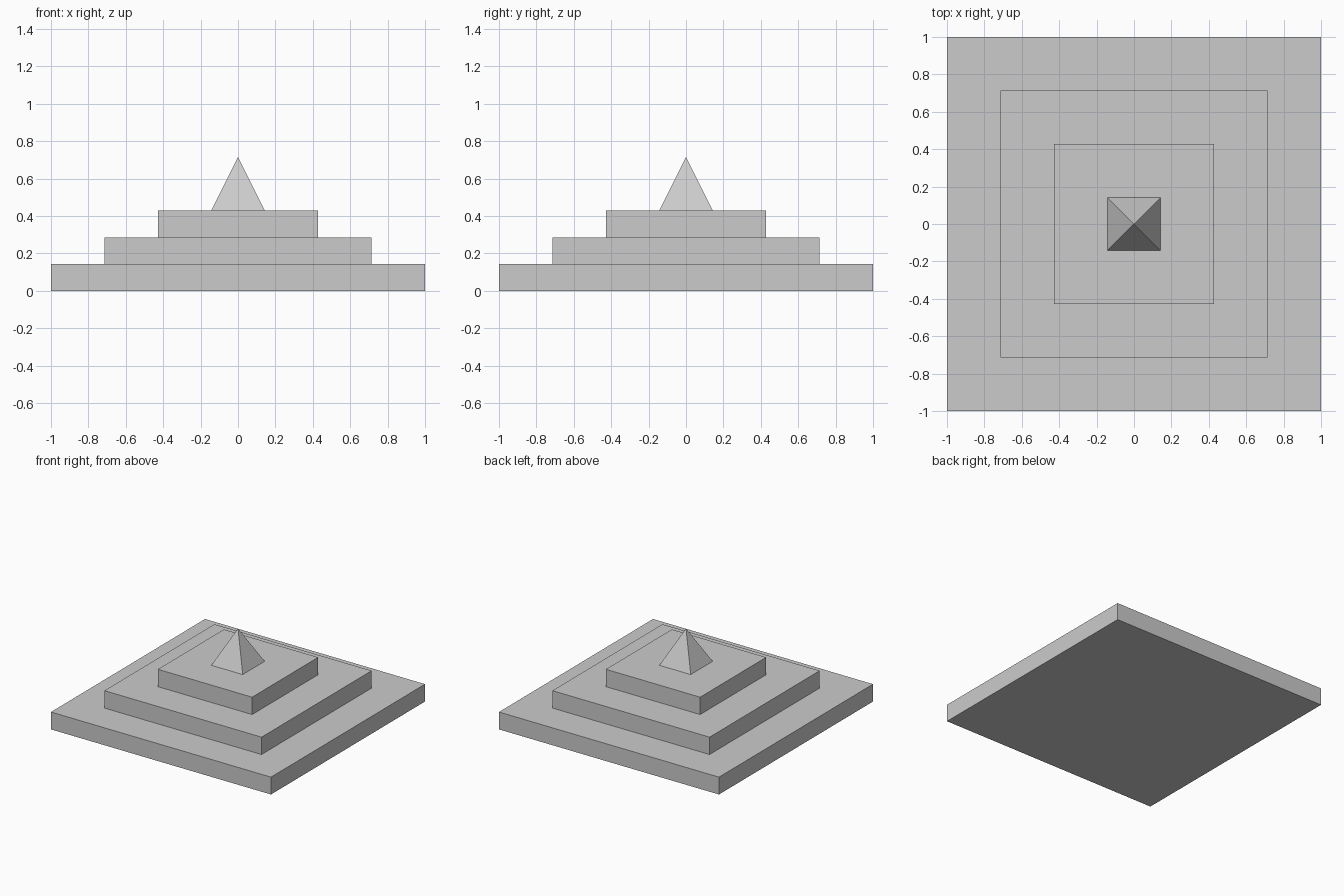
import bpy
import math

if "Cube" in bpy.data.objects:
    bpy.data.objects.remove(bpy.data.objects["Cube"])

U = 1 / 7  # module: every size is a whole number of these


def add_tier(name, half_width, level):
    """Square slab one module high, standing on the given level."""
    bpy.ops.mesh.primitive_cube_add(size=1, location=(0, 0, (level + 0.5) * U))
    slab = bpy.context.object
    slab.name = name
    slab.scale = (2 * half_width * U, 2 * half_width * U, U)
    bpy.ops.object.transform_apply(location=False, rotation=False, scale=True)


# Three stepped tiers
for level, (name, half_width) in enumerate(
        [("bottom_tier", 7), ("middle_tier", 5), ("top_tier", 3)]):
    add_tier(name, half_width, level)

# Pyramid cap, sides parallel to the tiers
bpy.ops.mesh.primitive_cone_add(
    vertices=4, radius1=math.sqrt(2) * U, radius2=0, depth=2 * U,
    location=(0, 0, 4 * U), rotation=(0, 0, math.pi / 4))
cap = bpy.context.object
cap.name = "pyramid_cap"
bpy.ops.object.transform_apply(location=False, rotation=True, scale=False)
